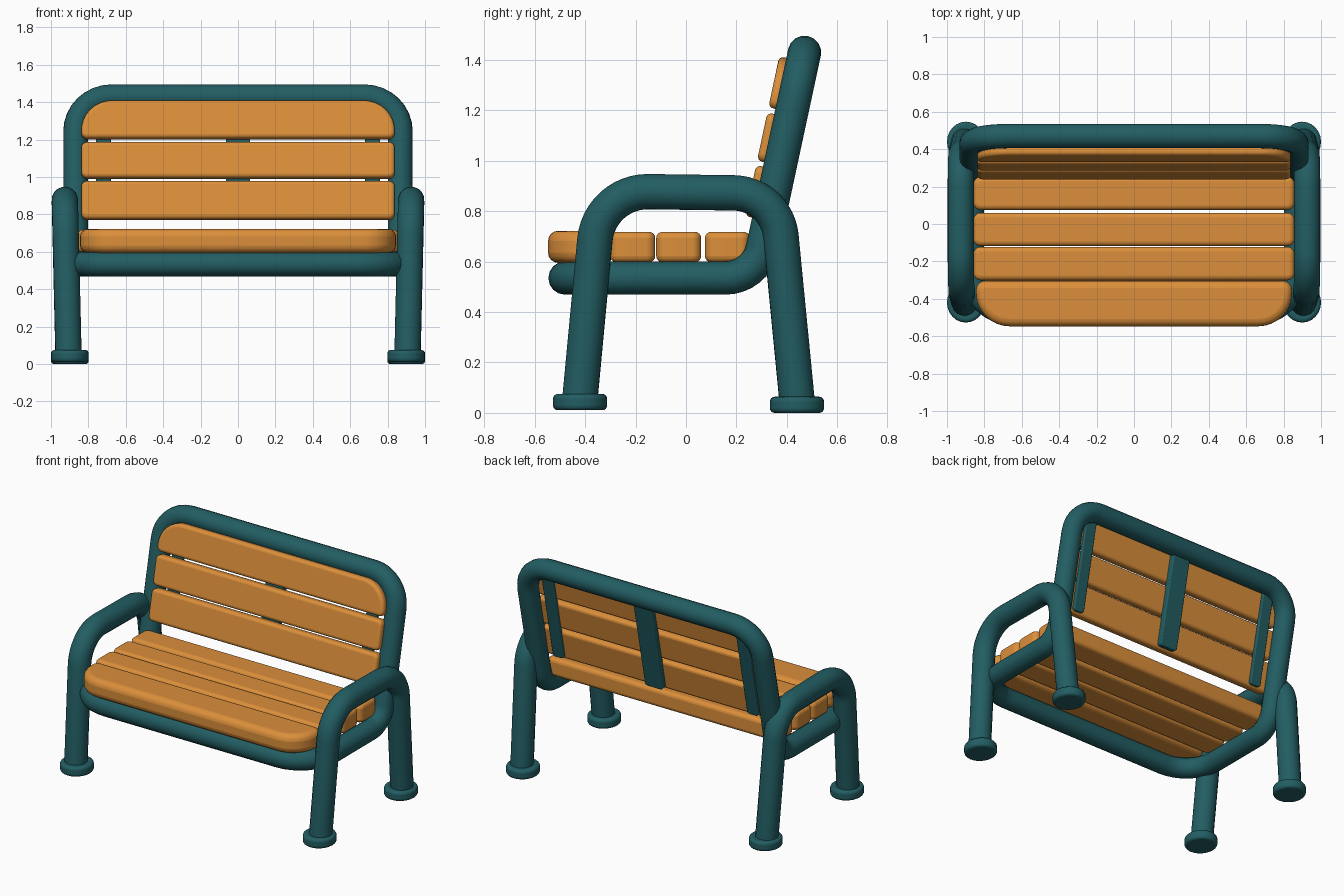
import bpy, bmesh, math
from mathutils import Vector, Matrix

cube = bpy.data.objects.get("Cube")
if cube:
    bpy.data.objects.remove(cube, do_unlink=True)


def material(name, rgb):
    mat = bpy.data.materials.new(name)
    mat.use_nodes = True
    mat.diffuse_color = (*rgb, 1)
    mat.node_tree.nodes["Principled BSDF"].inputs["Base Color"].default_value = (*rgb, 1)
    return mat


TEAL = material("teal_paint", (0.016, 0.11, 0.124))
WOOD = material("orange_wood", (0.71, 0.275, 0.043))


def activate(obj):
    bpy.ops.object.select_all(action="DESELECT")
    obj.select_set(True)
    bpy.context.view_layer.objects.active = obj


def smooth(obj):
    activate(obj)
    bpy.ops.object.shade_smooth_by_angle(angle=math.radians(40))


def fillet(points, radii, closed=True, steps=8):
    """Round each corner of a path; zero radius keeps the point."""
    pts, out = [Vector(p) for p in points], []
    for i, (p, r) in enumerate(zip(pts, radii)):
        if r == 0:
            out.append(p)
            continue
        a = (pts[i - 1] - p).normalized()
        b = (pts[(i + 1) % len(pts)] - p).normalized()
        half = a.angle(b) / 2
        centre = p + (a + b).normalized() * (r / math.sin(half))
        start = p + a * (r / math.tan(half)) - centre
        end = p + b * (r / math.tan(half)) - centre
        sweep = math.pi - 2 * half
        for k in range(steps + 1):
            t = k / steps
            out.append(centre + (start * math.sin((1 - t) * sweep)
                                 + end * math.sin(t * sweep)) / math.sin(sweep))
    return out


def tube(name, path, radius, closed):
    curve = bpy.data.curves.new(name, "CURVE")
    curve.dimensions = "3D"
    curve.bevel_depth = radius
    curve.bevel_resolution = 6
    curve.use_fill_caps = True
    spline = curve.splines.new("POLY")
    spline.points.add(len(path) - 1)
    for sp, p in zip(spline.points, path):
        sp.co = (*p, 1)
    spline.use_cyclic_u = closed
    obj = bpy.data.objects.new(name, curve)
    bpy.context.collection.objects.link(obj)
    curve.materials.append(TEAL)
    activate(obj)
    bpy.ops.object.convert(target="MESH")
    smooth(bpy.context.view_layer.objects.active)


def add_mesh(name, bm, mat, bevel, matrix):
    mesh = bpy.data.meshes.new(name)
    bmesh.ops.recalc_face_normals(bm, faces=bm.faces)
    bm.to_mesh(mesh)
    bm.free()
    mesh.materials.append(mat)
    obj = bpy.data.objects.new(name, mesh)
    obj.matrix_world = matrix
    bpy.context.collection.objects.link(obj)
    mod = obj.modifiers.new("soft_edges", "BEVEL")
    mod.width = bevel
    mod.segments = 4
    mod.limit_method = "ANGLE"
    mod.angle_limit = math.radians(40)
    mod.use_clamp_overlap = False
    smooth(obj)


def board(name, x, y, z, bevel, matrix, mat=WOOD, low=0, high=0):
    """Plank over the x, y and z ranges; low and high round its long edges' corners."""
    small = bevel + 0.012
    low, high = low or small, high or small
    corners = [(x[0], y[0], z[0]), (x[1], y[0], z[0]), (x[1], y[1], z[0]), (x[0], y[1], z[0])]
    outline = fillet(corners, [low, low, high, high])
    bm = bmesh.new()
    base = bm.faces.new([bm.verts.new(p) for p in outline])
    top = bmesh.ops.extrude_face_region(bm, geom=[base])
    verts = [g for g in top["geom"] if isinstance(g, bmesh.types.BMVert)]
    bmesh.ops.translate(bm, verts=verts, vec=(0, 0, z[1] - z[0]))
    add_mesh(name, bm, mat, bevel, matrix)


# Continuous seat and backrest frame
W, SEAT_Z = 0.868, 0.535
loop = [(-W, -0.48, SEAT_Z), (W, -0.48, SEAT_Z), (W, 0.278, SEAT_Z),
        (W, 0.47, 1.43), (-W, 0.47, 1.43), (-W, 0.278, SEAT_Z)]
tube("seat_and_back_frame", fillet(loop, [0.23, 0.23, 0.15, 0.19, 0.19, 0.15]), 0.066, True)

# Arched legs with armrests, and their feet
for side, s in (("left", 1), ("right", -1)):
    arch = [(0.906 * s, -0.422, 0.04), (0.926 * s, -0.343, 0.88),
            (0.926 * s, 0.36, 0.87), (0.906 * s, 0.442, 0.03)]
    tube(side + "_arm_and_legs", fillet(arch, [0, 0.21, 0.19, 0], False, 12), 0.071, False)
    for end, y, z in (("front", -0.42, 0.043), ("rear", 0.44, 0.032)):
        bm = bmesh.new()
        bmesh.ops.create_cone(bm, cap_ends=True, segments=24, radius1=0.101,
                              radius2=0.101, depth=0.064)
        bmesh.ops.scale(bm, verts=bm.verts, vec=(1, 1.06, 1))
        add_mesh(f"{side}_{end}_foot", bm, TEAL, 0.018, Matrix.Translation((0.899 * s, y, z)))

# Seat slats, the front one with wide rounded corners
flat = Matrix.Identity(4)
board("front_seat_slat", (-0.845, 0.845), (-0.547, -0.303), (0.595, 0.722), 0.04, flat, low=0.18)
for i, y in enumerate([(-0.301, -0.122), (-0.118, 0.06), (0.075, 0.253)]):
    board(f"seat_slat_{i + 2}", (-0.857, 0.857), y, (0.597, 0.718), 0.025, flat)

# Backrest slats, laid out in the tilted plane of the back
tilt = Matrix.Translation((0, 0.235, 0.78)) @ Matrix.Rotation(math.radians(78), 4, "X")
for name, y, r in (("lower", (0, 0.207), 0), ("middle", (0.225, 0.42), 0), ("top", (0.441, 0.648), 0.165)):
    board(name + "_back_slat", (-0.838, 0.838), y, (-0.068, 0), 0.02, tilt, high=r)

# Upright braces behind the backrest, the outer ones slimmer
for name, x, w, back in (("left", 0.72, 0.04, -0.088), ("centre", 0, 0.065, -0.105),
                         ("right", -0.72, 0.04, -0.088)):
    board(name + "_back_brace", (x - w, x + w), (0.015, 0.655), (back, -0.06), 0.006, tilt, TEAL)
